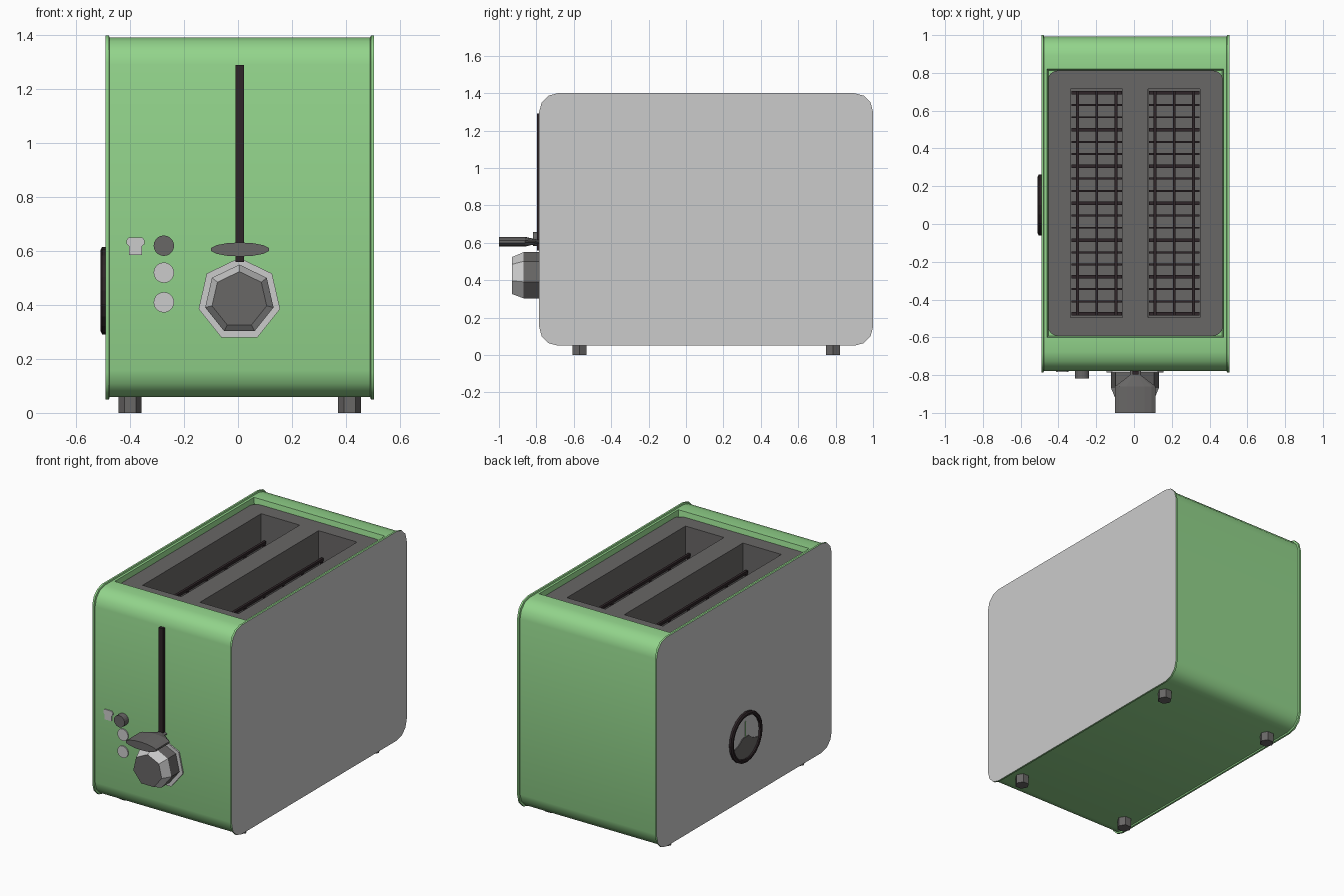
import bpy, bmesh, math
from mathutils import Matrix, Vector

if "Cube" in bpy.data.objects:
    bpy.data.objects.remove(bpy.data.objects["Cube"])


def material(name, r, g, b):
    m = bpy.data.materials.new(name)
    m.diffuse_color = (r, g, b, 1)
    m.use_nodes = True
    m.node_tree.nodes["Principled BSDF"].inputs["Base Color"].default_value = m.diffuse_color
    return m


GREEN = material("soft green", 0.29, 0.66, 0.26)
LIGHT = material("light grey", 0.60, 0.60, 0.60)
DARK = material("dark grey", 0.14, 0.135, 0.133)
BLACK = material("brown black", 0.028, 0.018, 0.021)
CX = 0.007          # middle of the body in x
FRONT = -0.777      # front surface of the shell


def finish(name, bm, mats, smooth=None):
    me = bpy.data.meshes.new(name)
    bm.to_mesh(me)
    bm.free()
    for m in mats:
        me.materials.append(m)
    ob = bpy.data.objects.new(name, me)
    bpy.context.collection.objects.link(ob)
    if smooth:
        bpy.ops.object.select_all(action='DESELECT')
        ob.select_set(True)
        bpy.context.view_layer.objects.active = ob
        bpy.ops.object.shade_smooth_by_angle(angle=math.radians(smooth))
    return ob


def loft(rings):
    """Skin a list of equal rings of points and cap both ends."""
    bm = bmesh.new()
    vs = [[bm.verts.new(p) for p in ring] for ring in rings]
    n = len(vs[0])
    for a, b in zip(vs, vs[1:]):
        for i in range(n):
            bm.faces.new((a[i], a[(i + 1) % n], b[(i + 1) % n], b[i]))
    bm.faces.new(vs[0])
    bm.faces.new(vs[-1])
    bmesh.ops.recalc_face_normals(bm, faces=bm.faces)
    return bm


def ring_y(x, z, y, rx, rz, n):
    """Regular ring facing y, with one corner at the top."""
    return [(x + rx * math.sin(math.tau * i / n), y,
             z + rz * math.cos(math.tau * i / n)) for i in range(n)]


def box(bm, lo, hi):
    lo, hi = Vector(lo), Vector(hi)
    mat = Matrix.Translation((lo + hi) / 2) @ Matrix.Diagonal((*(hi - lo), 1))
    bmesh.ops.create_cube(bm, size=1, matrix=mat)


def sink(bm, face, border, depth):
    """Inset a face and push it down."""
    bmesh.ops.inset_individual(bm, faces=[face], thickness=border, use_even_offset=True)
    bmesh.ops.translate(bm, verts=face.verts, vec=(0, 0, -depth))


# Body: rounded profile swept along x, with a slim raised rim at each end
def profile(x, d):
    y0, y1, z0, z1, r = -0.785 + d, 1 - d, 0.05 + d, 1.4 - d, 0.1
    pts = []
    for cy, cz, a0 in ((y1 - r, z0 + r, -90), (y1 - r, z1 - r, 0),
                       (y0 + r, z1 - r, 90), (y0 + r, z0 + r, 180)):
        for k in range(4):
            a = math.radians(a0 + 30 * k)
            pts.append((x, cy + r * math.cos(a), cz + r * math.sin(a)))
        if a0 == 0:
            pts += [(x, 0.82, z1), (x, -0.60, z1)]
    return pts


bm = loft([profile(-0.491, 0), profile(-0.479, 0), profile(-0.476, 0.008),
           profile(-0.46, 0.008), profile(0.475, 0.008), profile(0.490, 0.008),
           profile(0.493, 0), profile(0.505, 0)])
for f in bm.faces:
    f.material_index = 1 if abs(f.normal.x) > 0.99 and len(f.verts) > 4 else 0
opening = max(bm.faces, key=lambda f: f.normal.z * f.calc_area()
              if f.calc_center_median().z > 1.3 else -1)
sink(bm, opening, 0.008, 0.04)
bmesh.ops.inset_individual(bm, faces=[opening], thickness=0.06, use_even_offset=True)
bmesh.ops.delete(bm, geom=[opening], context='FACES')
finish("body_shell", bm, [GREEN, LIGHT], 40)

# Top plate with two deep bread slots
SLOTS = ((-0.335, -0.06), (0.075, 0.35))
xs = (-0.455, -0.335, -0.06, 0.075, 0.35, 0.470)
ys = (-0.592, -0.495, 0.715, 0.812)
bm = bmesh.new()
grid = [[bm.verts.new((x, y, 1.36)) for x in xs] for y in ys]
pits = []
for j in range(3):
    for i in range(5):
        f = bm.faces.new((grid[j][i], grid[j][i + 1], grid[j + 1][i + 1], grid[j + 1][i]))
        if j == 1 and i in (1, 3):
            pits.append(f)
for f in pits:
    sink(bm, f, 0.001, 0.95)
corners = [grid[j][i] for j in (0, 3) for i in (0, 5)]
bmesh.ops.bevel(bm, geom=corners, offset=0.05, segments=4, profile=0.5, affect='VERTICES')
finish("top_plate", bm, [DARK])

# Wire racks inside the slots
for side, (x0, x1) in zip(("left", "right"), SLOTS):
    bm = bmesh.new()
    mid = (x0 + x1) / 2
    for x in (x0 + 0.035, x1 - 0.035):
        for z in (0.50, 1.18):
            box(bm, (x - 0.008, -0.485, z), (x + 0.008, 0.705, z + 0.018))
    box(bm, (mid - 0.007, -0.485, 0.50), (mid + 0.007, 0.705, 0.518))
    for k in range(19):
        y = -0.475 + k * 1.17 / 18
        w = 0.009 if k % 3 == 0 else 0.005
        box(bm, (x0 + 0.004, y - w, 0.49), (x1 - 0.004, y + w, 0.505))
        if k % 3 == 0:
            for x in (x0 + 0.035, x1 - 0.035):
                box(bm, (x - 0.006, y - 0.006, 0.50), (x + 0.006, y + 0.006, 1.19))
    finish(side + "_wire_rack", bm, [BLACK])

# Lever track and lever
bm = bmesh.new()
box(bm, (CX - 0.016, -0.797, 0.56), (CX + 0.016, FRONT + 0.01, 1.29))
finish("lever_track", bm, [BLACK])
bm = loft([ring_y(CX, 0.606, y, rx, rz, 14) for y, rx, rz in
           ((-1.0, 0.11, 0.026), (-0.86, 0.11, 0.026), (-0.80, 0.03, 0.012),
            (FRONT, 0.03, 0.012))])
finish("lever", bm, [DARK])

# Seven-sided browning knob on its light backing plate
finish("knob_plate", loft([ring_y(CX - 0.002, 0.42, y, 0.155, 0.155, 7)
                           for y in (-0.786, FRONT + 0.002)]), [LIGHT])
bm = loft([ring_y(CX - 0.002, 0.42, y, r, r, 7) for y, r in
           ((-0.93, 0.104), (-0.868, 0.13), (FRONT, 0.13))])
for f in bm.faces:      # the sloped band is light
    f.material_index = 1 if -0.95 < f.normal.y < -0.1 else 0
finish("browning_knob", bm, [DARK, LIGHT])

# Buttons, two flat and one raised
for name, z, y, m in (("raised_button", 0.62, -0.818, DARK),
                      ("middle_button", 0.52, -0.784, LIGHT),
                      ("lower_button", 0.41, -0.784, LIGHT)):
    finish(name, loft([ring_y(-0.275, z, yy, 0.038, 0.038, 20)
                       for yy in (y, FRONT + 0.002)]), [m])

# Bread slice symbol
half = ((0.0, 0.031), (0.025, 0.031), (0.034, 0.02), (0.033, 0.006), (0.024, -0.002), (0.024, -0.034))
outline = list(half) + [(-x, z) for x, z in reversed(half[1:])]
finish("bread_symbol", loft([[(-0.38 + x, y, 0.62 + z) for x, z in outline]
                             for y in (-0.783, FRONT + 0.002)]), [LIGHT])

# Round window on the left side: frame, light face, dark mound, green needle
WY, WZ = 0.10, 0.453


def ring_x(x, r, n=20):
    return [(x, WY + r * math.cos(math.tau * i / n), WZ + r * math.sin(math.tau * i / n))
            for i in range(n)]


bm = loft([ring_x(-0.488, 0.138), ring_x(-0.508, 0.138), ring_x(-0.510, 0.150),
           ring_x(-0.504, 0.162), ring_x(-0.488, 0.162)])
caps = [f for f in bm.faces if len(f.verts) > 4]
bmesh.ops.delete(bm, geom=caps, context='FACES_ONLY')
finish("window_frame", bm, [BLACK])
finish("window_face", loft([ring_x(-0.494, 0.142), ring_x(-0.490, 0.142)]), [LIGHT])
arc = [(0.138 * math.cos(math.radians(a)), 0.138 * math.sin(math.radians(a)))
       for a in range(200, 341, 20)]
mound = arc + [(0.07, -0.03), (0.03, 0.0), (-0.03, 0.0), (-0.07, -0.03)]
finish("window_mound", loft([[(x, WY + y, WZ + z) for y, z in mound]
                             for x in (-0.499, -0.493)]), [DARK])
bm = bmesh.new()
box(bm, (-0.498, WY - 0.003, WZ), (-0.493, WY + 0.003, WZ + 0.1))
finish("window_needle", bm, [GREEN])

# Six-sided feet
for sx, xn in ((-1, "left"), (1, "right")):
    for y, yn in ((-0.57, "front"), (0.785, "back")):
        rings = [[(CX + sx * 0.407 + 0.043 * math.cos(math.tau * i / 6),
                   y + 0.043 * math.sin(math.tau * i / 6), z) for i in range(6)]
                 for z in (0, 0.062)]
        finish(f"{yn}_{xn}_foot", loft(rings), [DARK])
